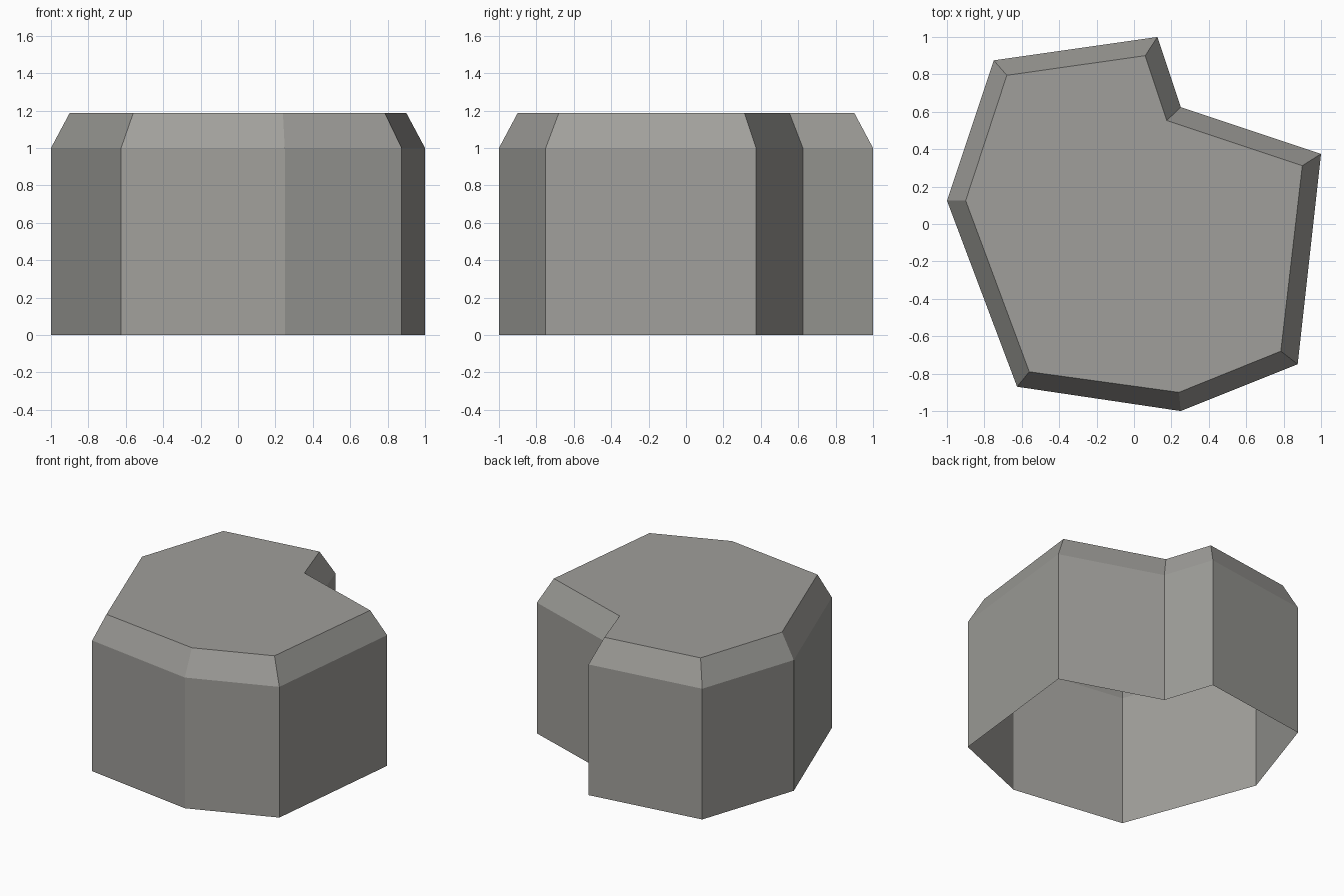
import bpy
import bmesh

cube = bpy.data.objects.get("Cube")
if cube:
    bpy.data.objects.remove(cube, do_unlink=True)

# Stone colour
stone = bpy.data.materials.new("warm grey stone")
stone.use_nodes = True
colour = (0.35, 0.345, 0.325, 1)
stone.diffuse_color = colour
bsdf = stone.node_tree.nodes["Principled BSDF"]
bsdf.inputs["Base Color"].default_value = colour
bsdf.inputs["Roughness"].default_value = 0.9

# Outlines, counter-clockwise from the front left corner
WALL = [(-0.625, -0.87), (0.25, -1), (0.875, -0.75), (1, 0.375),
        (0.25, 0.625), (0.125, 1), (-0.75, 0.875), (-1, 0.125)]
TOP = [(-0.56, -0.79), (0.24, -0.9), (0.785, -0.68), (0.9, 0.312),
       (0.175, 0.553), (0.06, 0.9), (-0.68, 0.795), (-0.9, 0.125)]

bm = bmesh.new()


def ring(outline, z):
    return [bm.verts.new((x, y, z)) for x, y in outline]


# Walls and sloped shoulder, open underneath
rings = [ring(WALL, 0), ring(WALL, 1), ring(TOP, 1.187)]
for low, high in zip(rings, rings[1:]):
    for i in range(len(low)):
        j = (i + 1) % len(low)
        bm.faces.new((low[i], low[j], high[j], high[i]))

# Flat top
bm.faces.new(rings[-1])

mesh = bpy.data.meshes.new("rock")
bm.to_mesh(mesh)
bm.free()
mesh.materials.append(stone)
rock = bpy.data.objects.new("rock", mesh)
bpy.context.collection.objects.link(rock)
